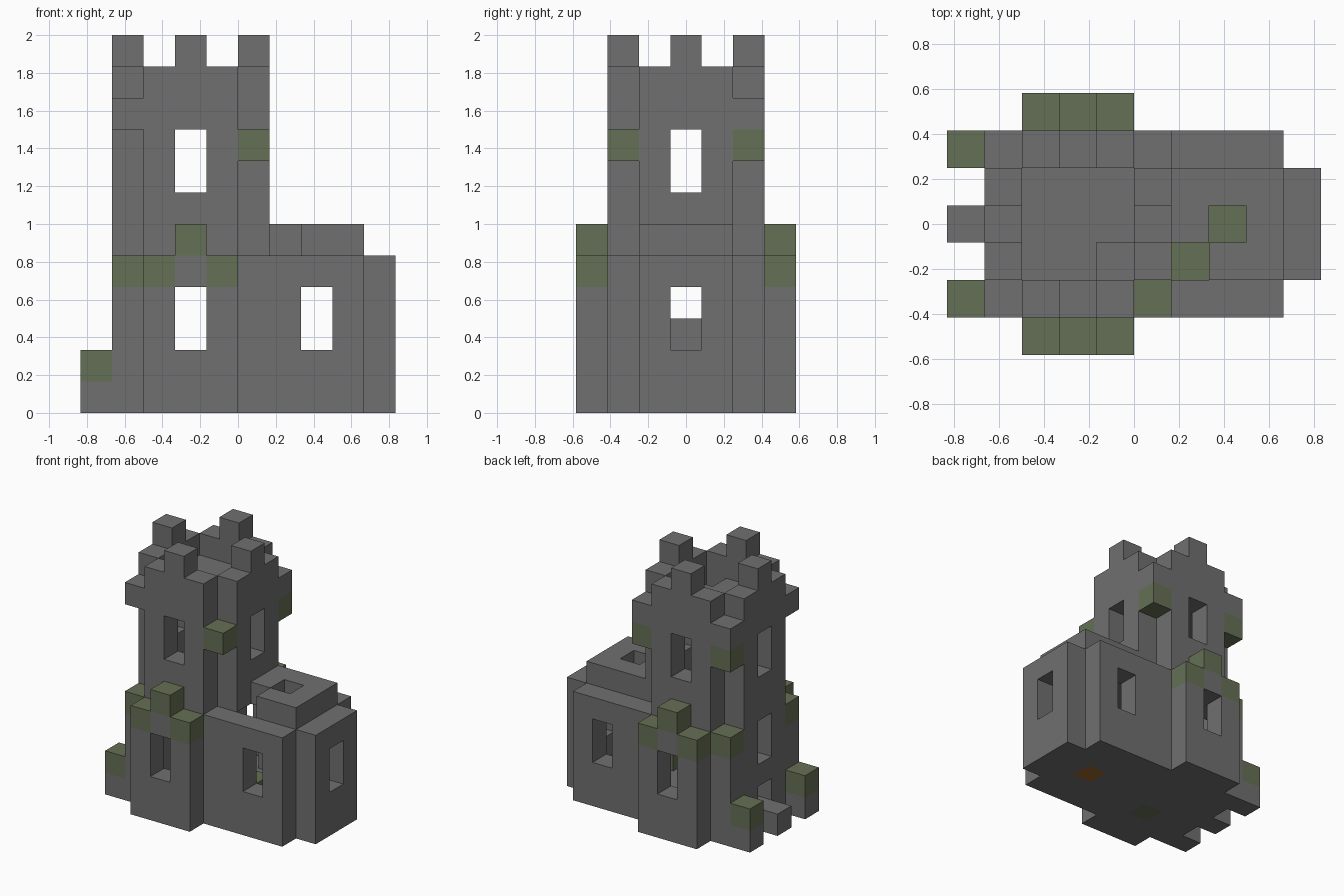
import bpy
import bmesh
from mathutils import Vector

cube = bpy.data.objects.get("Cube")
if cube:
    bpy.data.objects.remove(cube, do_unlink=True)

UNIT = 1 / 6
ORIGIN = Vector((-5, -3.5, 0))


def material(name, rgb):
    m = bpy.data.materials.new(name)
    m.use_nodes = True
    m.diffuse_color = (*rgb, 1)
    bsdf = m.node_tree.nodes["Principled BSDF"]
    bsdf.inputs["Base Color"].default_value = (*rgb, 1)
    bsdf.inputs["Roughness"].default_value = 0.9
    return m


MATERIALS = [
    material("grey_stone", (0.16, 0.16, 0.16)),
    material("moss_green", (0.13, 0.16, 0.09)),
    material("brown_wood", (0.34, 0.13, 0.026)),
]
STONE, MOSS, WOOD = range(3)
cells = {}


def cells_in(xs, ys, zs):
    spans = [range(s[0], s[1] + 1) if isinstance(s, tuple) else (s,) for s in (xs, ys, zs)]
    return [(x, y, z) for x in spans[0] for y in spans[1] for z in spans[2]]


def fill(part, xs, ys, zs, mat=STONE):
    for c in cells_in(xs, ys, zs):
        cells[c] = (part, mat)


def clear(xs, ys, zs):
    for c in cells_in(xs, ys, zs):
        cells.pop(c, None)


# Ground floor slab
fill("ground_floor", (1, 8), (1, 5), 0)
fill("ground_floor", 9, (2, 4), 0)

# Wide tower base: bays at front and back, corner posts, west wall
for bay, inner, post in ((0, 1, 1), (6, 5, 5)):
    fill("tower_base", (2, 4), bay, (0, 4))
    fill("tower_base", (2, 4), inner, 4)
    fill("tower_base", 1, post, (0, 3))
    fill("tower_base", 1, post, 4, MOSS)
    for x, z in ((2, 4), (4, 4), (3, 5)):
        fill("base_moss", x, bay, z, MOSS)
    clear(3, bay, (2, 3))
fill("tower_base", 1, (2, 4), (0, 4))
clear(1, 3, 1)
clear(1, 3, (3, 4))

# Upper tower: hollow, with notched corners
fill("tower_wall", (2, 4), (1, 5), (5, 10))
fill("tower_wall", (1, 5), (2, 4), (5, 10))
clear((2, 4), (2, 4), (6, 8))
clear((2, 4), (2, 4), 10)
clear(4, 2, 9)
clear(3, (1, 5), (7, 8))
clear((1, 5), 3, (7, 8))

# Corner corbels under the battlements
for x, y in ((1, 1), (1, 5), (5, 5)):
    fill("corbel", x, y, 9)
for x, y in ((5, 1), (1, 5), (5, 5)):
    fill("corbel_moss", x, y, 8, MOSS)

# Merlons
for x, y in ((3, 1), (3, 5), (1, 3), (5, 3)):
    fill("merlon", x, y, 11)

# Hall walls and windows
for y in (1, 5):
    fill("hall_wall", (5, 8), y, (0, 4))
    clear(7, y, (2, 3))
fill("hall_wall", 9, (2, 4), (0, 4))
clear(9, 3, (2, 3))

# Raised hall roof with two openings
fill("hall_roof", (6, 8), (2, 4), 5)
clear(6, 2, 5)
clear(7, 3, 5)

# Doorstep and rubble outside the west door
fill("doorstep", 0, 3, 0)
for y in (1, 5):
    fill("rubble", 0, y, 0)
    fill("rubble", 0, y, 1, MOSS)

# Fallen mossy blocks and coloured floor tiles indoors
fill("fallen_block", 6, 2, 1, MOSS)
fill("fallen_block", 7, 3, 1, MOSS)
fill("ground_floor", 7, 3, 0, WOOD)
fill("ground_floor", 3, 2, 0, MOSS)


def build(part):
    """Make one object from the exposed faces of a part's blocks."""
    bm = bmesh.new()
    for c, (owner, mat) in cells.items():
        if owner != part:
            continue
        centre = Vector(c) + Vector((0.5, 0.5, 0.5)) + ORIGIN
        for axis in range(3):
            for sign in (-1, 1):
                n = Vector((0, 0, 0))
                n[axis] = sign
                if tuple(int(a + b) for a, b in zip(c, n)) in cells:
                    continue
                u = Vector((n.y, n.z, n.x))
                v = n.cross(u)
                corners = [n + u + v, n - u + v, n - u - v, n + u - v]
                face = bm.faces.new([bm.verts.new((centre + k / 2) * UNIT) for k in corners])
                face.material_index = mat
    bmesh.ops.remove_doubles(bm, verts=bm.verts, dist=0.001)
    bmesh.ops.dissolve_limit(bm, angle_limit=0.01, verts=bm.verts, edges=bm.edges,
                             delimit={'MATERIAL'})
    mesh = bpy.data.meshes.new(part)
    bm.to_mesh(mesh)
    bm.free()
    for m in MATERIALS:
        mesh.materials.append(m)
    bpy.context.collection.objects.link(bpy.data.objects.new(part, mesh))


for name in sorted({owner for owner, _ in cells.values()}):
    build(name)
